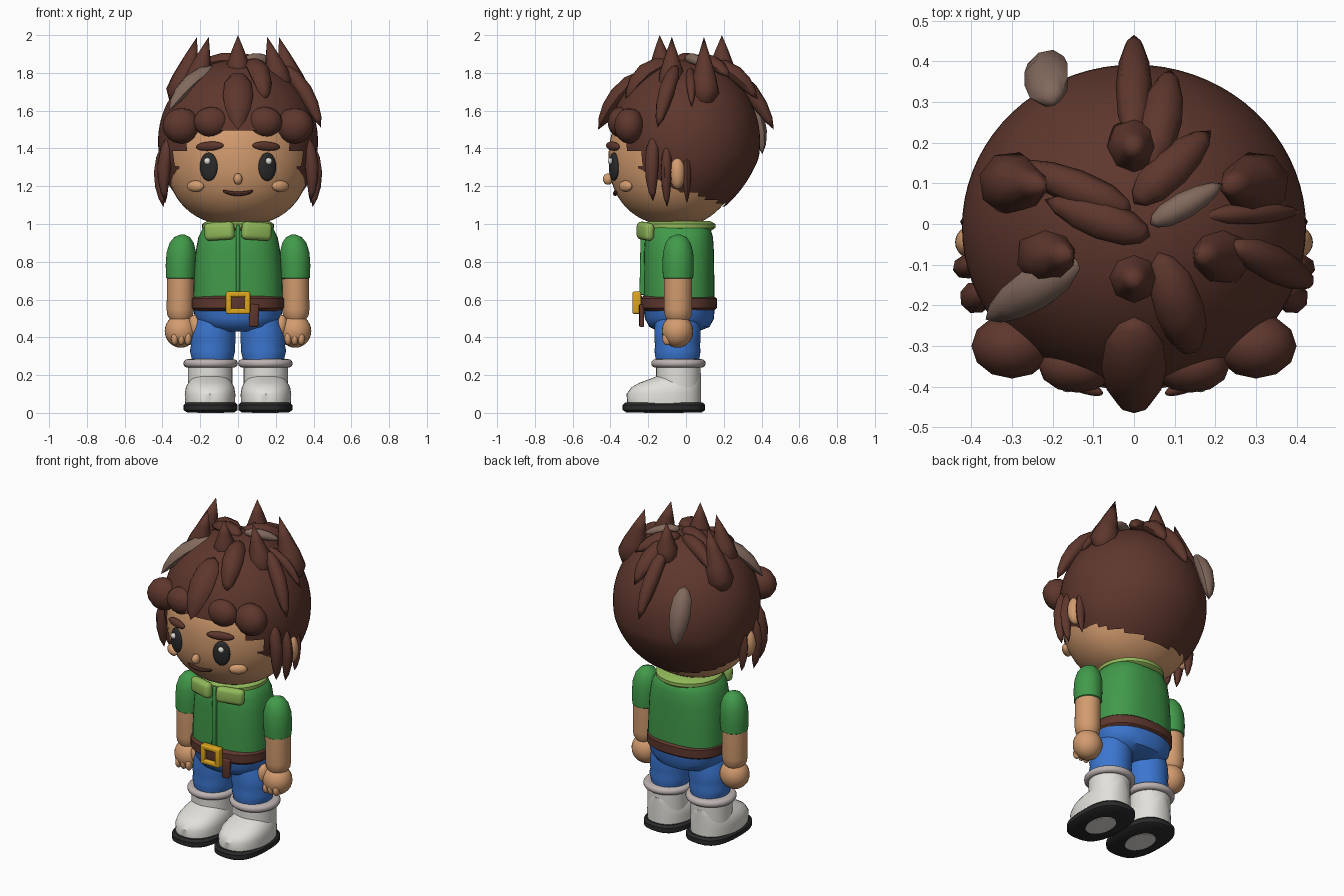
import bpy, bmesh, math
from mathutils import Vector, Euler

if "Cube" in bpy.data.objects:
    bpy.data.objects.remove(bpy.data.objects["Cube"])

def material(name, hexcol):
    rgb = [int(hexcol[i:i + 2], 16) / 255 for i in (0, 2, 4)]
    lin = [c / 12.92 if c < 0.04045 else ((c + 0.055) / 1.055) ** 2.4 for c in rgb]
    m = bpy.data.materials.new(name)
    m.diffuse_color = (*lin, 1)
    m.use_nodes = True
    m.node_tree.nodes["Principled BSDF"].inputs["Base Color"].default_value = m.diffuse_color
    return m

BROWN = material("dark brown", "5E372D")
STREAK = material("grey brown", "82695D")
SKIN = material("skin", "D39C6F")
GREEN = material("shirt green", "419A4A")
LIME = material("collar green", "92BA5A")
BLUE = material("denim blue", "3B76D0")
WHITE = material("boot white", "E2E0DA")
CUFF = material("cuff grey", "BDB3B1")
BLACK = material("black", "2A2A2B")
GOLD = material("gold", "DDA61F")

def finish(name, bm, mat, angle=40):
    bmesh.ops.remove_doubles(bm, verts=bm.verts, dist=1e-5)
    bmesh.ops.recalc_face_normals(bm, faces=bm.faces)
    me = bpy.data.meshes.new(name)
    bm.to_mesh(me)
    bm.free()
    me.materials.append(mat)
    ob = bpy.data.objects.new(name, me)
    bpy.context.collection.objects.link(ob)
    bpy.ops.object.select_all(action='DESELECT')
    ob.select_set(True)
    bpy.context.view_layer.objects.active = ob
    bpy.ops.object.shade_smooth_by_angle(angle=math.radians(angle))
    return ob

def bridge(rings):
    """Skin a list of equal-length point rings, closing both ends."""
    bm = bmesh.new()
    vs = [[bm.verts.new(p) for p in ring] for ring in rings]
    n = len(rings[0])
    for a, b in zip(vs, vs[1:]):
        for i in range(n):
            bm.faces.new((a[i], a[(i + 1) % n], b[(i + 1) % n], b[i]))
    bm.faces.new(vs[0][::-1])
    bm.faces.new(vs[-1])
    return bm

def power(v, e):
    return math.copysign(abs(v) ** e, v)

def loft(name, rows, mat, e=2.0, n=36):
    """Rows of (z, cx, cy, rx, ry); e sets how square the section is."""
    angs = [2 * math.pi * i / n for i in range(n)]
    return finish(name, bridge([[(cx + rx * power(math.cos(a), 2 / e), cy + ry * power(math.sin(a), 2 / e), z)
                                 for a in angs] for z, cx, cy, rx, ry in rows]), mat)

def ball_mesh(loc, r, rot=(0, 0, 0), low=2.0, top=2.0, n=24, m=14):
    """Ellipsoid; low and top set how full the lower and upper halves are."""
    R, L, rings = Euler(rot).to_matrix(), Vector(loc), []
    for j in range(m + 1):
        u = -math.cos(math.pi * j / m)
        e = low if u < 0 else top
        k = max(1 - abs(u) ** e, 0) ** (1 / e)
        rings.append([L + R @ Vector((r[0] * k * math.cos(2 * math.pi * i / n),
                                      r[1] * k * math.sin(2 * math.pi * i / n), r[2] * u)) for i in range(n)])
    return bridge(rings)

def ball(name, loc, r, mat, rot=(0, 0, 0), n=24, m=14):
    return finish(name, ball_mesh(loc, r, rot, n=n, m=m), mat)

def box(name, loc, size, mat, rot=(0, 0, 0), bevel=0.01):
    bm = bmesh.new()
    bmesh.ops.create_cube(bm, size=1)
    R = Euler(rot).to_matrix()
    for v in bm.verts:
        v.co = R @ Vector([v.co[i] * size[i] for i in range(3)]) + Vector(loc)
    bmesh.ops.bevel(bm, geom=bm.edges[:], offset=bevel, segments=3, affect='EDGES', profile=0.5)
    return finish(name, bm, mat)

HEAD = Vector((0, 0, 1.4))
LEAF = [(0, 0), (.06, .5), (.2, .88), (.45, 1), (.68, .84), (.87, .5), (1, 0)]
SPIKE = [(0, 0), (.08, .6), (.22, 1), (.42, .84), (.7, .46), (1, 0)]

def lock(name, base, tip, w, d, mat=BROWN, profile=LEAF, bulge=0.0, n=8):
    """Faceted tuft of hair from base to tip, w wide and d deep (half sizes)."""
    base, tip = Vector(base), Vector(tip)
    axis = tip - base
    out = (base + tip) / 2 - HEAD
    out = (out - out.project(axis)).normalized()
    side = axis.normalized().cross(out)
    rings = []
    for t, k in profile:
        c = base + axis * t + out * bulge * 4 * t * (1 - t)
        rings.append([c + side * w * k * math.cos(2 * math.pi * i / n) + out * d * k * math.sin(2 * math.pi * i / n)
                      for i in range(n)])
    return finish(name, bridge(rings), mat, 50)

# Head and hair cap share a rounded form that tucks in at the nape
def tuck(bm):
    for v in bm.verts:
        if v.co.y > 0:
            v.co.y *= 1 - 0.6 * max(0, 1.35 - v.co.z)
    return bm

finish("head", tuck(ball_mesh((0, -.05, 1.36), (.38, .36, .37), low=2.3, top=2.1, n=48, m=30)), SKIN)

def bald(c):
    if c.y < -.24:
        return c.z < (1.38 if abs(c.x) > .28 else 1.5)
    return c.z < 1.16 - .4 * max(0, c.y - .05)

cap = tuck(ball_mesh((0, -.008, 1.44), (.423, .4, .43), low=2.15, n=72, m=50))
bmesh.ops.delete(cap, geom=[f for f in cap.faces if bald(f.calc_center_median())], context='FACES')
finish("hair_cap", cap, BROWN)

def face_y(x, z):
    k = (1 - abs((z - 1.36) / .37) ** 2.3) ** (1 / 2.3)
    return -.05 - .36 * k * math.sqrt(1 - (x / (.38 * k)) ** 2)

# Face
for s in (-1, 1):
    ball("eye", (s * .155, face_y(.155, 1.31) - .005, 1.303), (.05, .02, .075), BLACK, (0, 0, s * .4))
    ball("eye_highlight", (s * .163, face_y(.163, 1.335) - .025, 1.333), (.018, .014, .018), WHITE, n=12, m=8)
    ball("eyebrow", (s * .15, face_y(.15, 1.41) - .008, 1.412), (.08, .02, .024), BROWN, (0, s * .06, s * .4))
    ball("cheek", (s * .225, face_y(.225, 1.2) - .01, 1.2), (.052, .025, .03), SKIN, (0, 0, s * .6))
    ball("ear", (s * .395, -.045, 1.27), (.045, .042, .085), SKIN)
ball("nose", (0, face_y(0, 1.24) - .015, 1.238), (.023, .027, .03), SKIN)
mouth = []
for i in range(13):
    x = -.08 + .16 * i / 12
    z = 1.16 + .015 * (x / .08) ** 2
    r = .012 * math.sqrt(max(0, 1 - (x / .081) ** 2)) ** .5
    mouth.append([(x, face_y(x, z) - .006 + r * math.cos(a * math.pi / 4), z + r * math.sin(a * math.pi / 4))
                  for a in range(8)])
finish("mouth", bridge(mouth), BROWN)

# Upright hair spikes
lock("front_spike", (0, -.125, 1.74), (0, -.14, 2.0), .07, .07, profile=SPIKE)
lock("back_spike", (0, .19, 1.73), (0, .19, 2.0), .07, .075, profile=SPIKE)
for s in (-1, 1):
    lock("inner_spike", (s * .235, -.08, 1.68), (s * .155, -.075, 1.99), .075, .075, profile=SPIKE)
    lock("outer_spike", (s * .325, .1, 1.61), (s * .217, .095, 1.99), .08, .085, profile=SPIKE)

# Hair locks lying over the crown
lock("nape_lock", (0, .2, 1.84), (0, .465, 1.5), .045, .045, bulge=.025)
lock("crown_lock", (.04, .13, 1.86), (.09, .38, 1.66), .052, .045, bulge=.03)
lock("crown_lock", (.0, .05, 1.87), (.19, .23, 1.78), .05, .04, bulge=.025)
lock("crown_lock", (.04, -.03, 1.87), (-.22, .06, 1.83), .048, .04, bulge=.015)
lock("crown_lock", (0, .03, 1.86), (-.3, .15, 1.75), .045, .045, bulge=.035)
lock("crown_lock", (.16, .02, 1.82), (.41, .03, 1.62), .027, .03, bulge=.035)
lock("side_lock", (.24, -.05, 1.84), (.44, -.15, 1.51), .045, .045, bulge=.025)
lock("front_lock", (.06, -.07, 1.86), (.145, -.32, 1.64), .06, .05, bulge=.055)
lock("fringe_centre", (0, -.23, 1.8), (0, -.465, 1.5), .08, .05, bulge=.025)
lock("crown_streak", (.04, 0, 1.88), (.22, .1, 1.84), .033, .03, STREAK, bulge=.01)
lock("front_streak", (-.12, -.08, 1.83), (-.365, -.235, 1.6), .052, .042, STREAK, bulge=.035)
lock("back_streak", (-.2, .3, 1.7), (-.21, .405, 1.37), .06, .045, STREAK, bulge=.025)

# Curls of the fringe, locks by the ears
for s in (-1, 1):
    ball("outer_curl", (s * .3, -.3, 1.52), (.1, .08, .095), BROWN, n=12, m=8)
    ball("inner_curl", (s * .14, -.35, 1.54), (.095, .065, .08), BROWN, n=12, m=8)
    lock("sideburn", (s * .36, -.17, 1.47), (s * .385, -.175, 1.12), .04, .038, bulge=.022)
    lock("sideburn", (s * .39, -.1, 1.42), (s * .395, -.1, 1.09), .03, .035, bulge=.02)
    lock("sideburn", (s * .39, .005, 1.38), (s * .385, .005, 1.11), .022, .03, bulge=.01)

# Shirt, placket and collar
loft("shirt", [(.58, 0, -.037, .238, .187), (.7, 0, -.037, .235, .187), (.85, 0, -.037, .225, .185),
               (.93, 0, -.037, .21, .18), (.98, 0, -.037, .185, .165), (1.01, 0, -.037, .14, .13)], GREEN, 2.5)
box("placket", (0, -.228, .81), (.022, .03, .37), GREEN, (-.02, 0, 0), .006)
loft("collar_band", [(.965, 0, -.035, .17, .17), (.98, 0, -.035, .19, .19), (1.0, 0, -.035, .19, .19),
                     (1.015, 0, -.035, .165, .165)], LIME)
for s in (-1, 1):
    box("collar_flap", (s * .098, -.215, .962), (.165, .055, .095), LIME, (0, s * .06, s * .35), .025)

# Belt with buckle and hanging end
loft("belt", [(.54, 0, -.04, .23, .185), (.555, 0, -.04, .245, .203), (.605, 0, -.04, .245, .203),
              (.62, 0, -.04, .23, .185)], BROWN, 2.4)
for s in (-1, 1):
    box("buckle_side", (s * .05, -.26, .583), (.03, .045, .115), GOLD, bevel=.008)
    box("buckle_bar", (0, -.26, .583 + s * .045), (.125, .045, .028), GOLD, bevel=.008)
box("buckle_centre", (0, -.248, .583), (.085, .03, .075), BROWN, bevel=.004)
box("belt_end", (.085, -.235, .515), (.05, .025, .12), BROWN, (0, .05, .1), .01)

# Trousers
loft("hips", [(.43, 0, -.04, .1, .1), (.455, 0, -.035, .19, .16), (.5, 0, -.035, .228, .183),
              (.56, 0, -.035, .238, .187)], BLUE, 2.3)
for s in (-1, 1):
    loft("trouser_leg", [(.24, s * .135, -.045, .1, .11), (.3, s * .135, -.045, .113, .118),
                         (.33, s * .135, -.045, .12, .122), (.355, s * .133, -.045, .116, .118),
                         (.38, s * .133, -.045, .121, .122), (.44, s * .13, -.045, .118, .122),
                         (.5, s * .12, -.045, .105, .12)], BLUE)
    # Boots: a shaft, and a rounded foot given as height, toe position, half width
    loft("boot_shaft", [(.06, s * .148, -.04, .118, .118), (.275, s * .148, -.04, .118, .118)], WHITE)
    rows = [(.045, -.31, .132), (.1, -.315, .134), (.135, -.29, .128), (.16, -.245, .115),
            (.18, -.19, .1), (.2, -.14, .085), (.21, -.1, .06)]
    loft("boot_foot", [(z, s * .148, (t + .08) / 2, w, (.08 - t) / 2) for z, t, w in rows], WHITE, 2.3)
    loft("sole", [(.003, s * .145, -.117, .125, .2), (.015, s * .145, -.117, .143, .218),
                  (.042, s * .145, -.117, .143, .218), (.055, s * .145, -.117, .13, .205)], BLACK, 2.6)
    loft("sole_patch", [(0, s * .145, -.117, .07, .105), (.006, s * .145, -.117, .07, .105)], WHITE)
    loft("boot_cuff", [(.262 + .022 * math.sin(a), s * .145, -.04, .122 + .022 * math.cos(a),
                        .122 + .022 * math.cos(a)) for a in [math.pi * (i / 8 - .5) for i in range(9)]], CUFF)
    # Arms and hands
    loft("sleeve", [(.71, s * .303, -.042, .07, .073), (.715, s * .303, -.042, .077, .08),
                    (.78, s * .303, -.042, .08, .083), (.85, s * .3, -.042, .078, .08),
                    (.9, s * .298, -.042, .064, .066), (.93, s * .296, -.042, .042, .045),
                    (.945, s * .294, -.042, .01, .01)], GREEN)
    loft("forearm", [(.49, s * .306, -.042, .05, .055), (.515, s * .306, -.042, .068, .07),
                     (.55, s * .306, -.042, .072, .074), (.72, s * .304, -.042, .071, .074)], SKIN)
    ball("hand", (s * .303, -.045, .433), (.085, .083, .088), SKIN)
    ball("thumb", (s * .222, -.075, .455), (.038, .04, .065), SKIN, (0, s * .2, 0))
    for x in (.265, .3, .335):
        ball("finger", (s * x, -.1, .393), (.019, .026, .035), SKIN, n=14, m=10)
